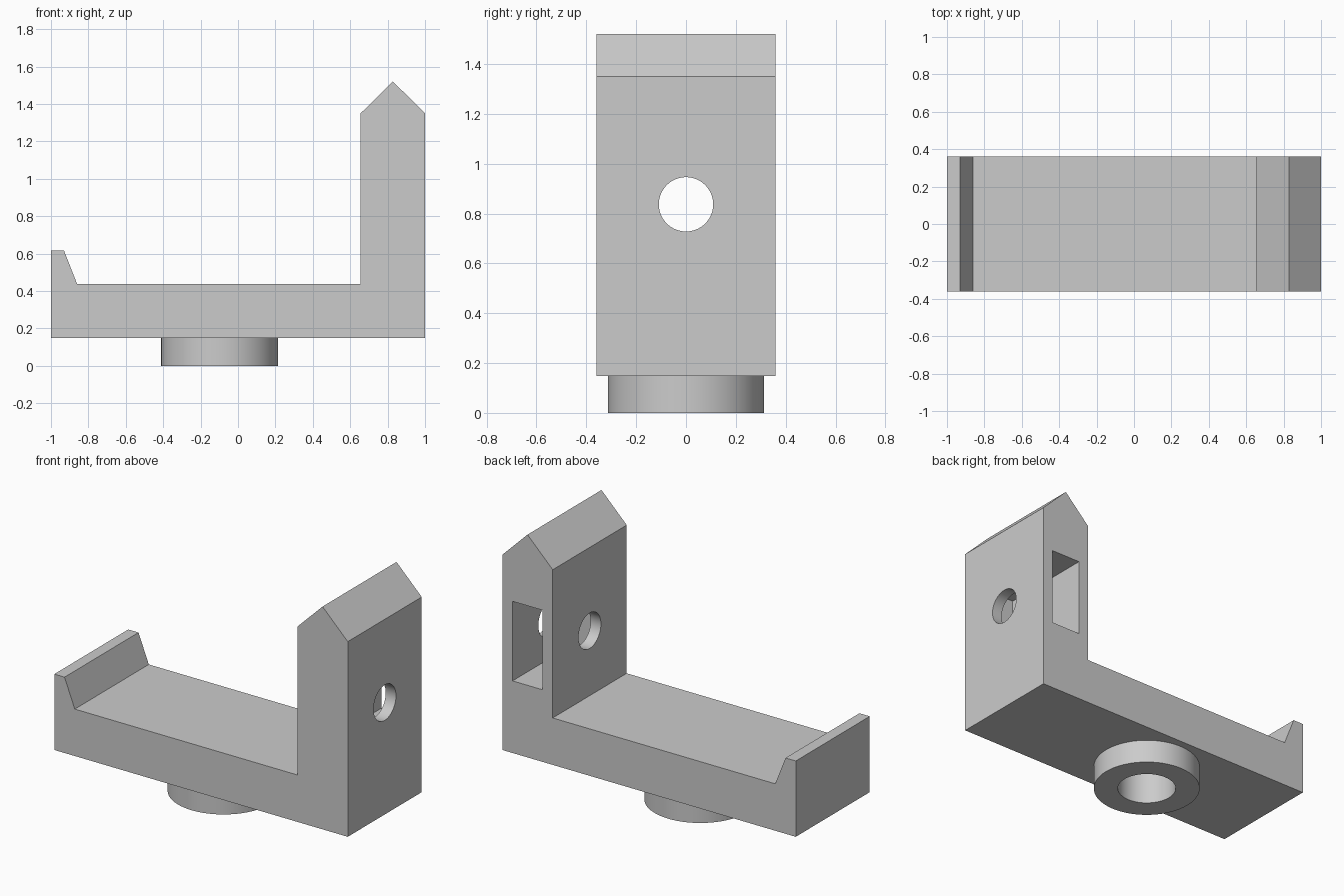
import bpy
import bmesh
import math
from mathutils import Matrix

old = bpy.data.objects.get("Cube")
if old:
    bpy.data.objects.remove(old, do_unlink=True)

grey = bpy.data.materials.new("light grey")
grey.use_nodes = True
grey.diffuse_color = (0.6, 0.6, 0.6, 1)
grey.node_tree.nodes["Principled BSDF"].inputs["Base Color"].default_value = (0.6, 0.6, 0.6, 1)


def make_object(name, bm):
    bmesh.ops.recalc_face_normals(bm, faces=bm.faces)
    mesh = bpy.data.meshes.new(name)
    bm.to_mesh(mesh)
    bm.free()
    mesh.materials.append(grey)
    obj = bpy.data.objects.new(name, mesh)
    bpy.context.collection.objects.link(obj)
    return obj


def cylinder(name, radius, length, centre, rotation=Matrix()):
    bm = bmesh.new()
    bmesh.ops.create_cone(bm, cap_ends=True, segments=96, radius1=radius,
                          radius2=radius, depth=length,
                          matrix=Matrix.Translation(centre) @ rotation)
    return make_object(name, bm)


def box(name, low, high):
    bm = bmesh.new()
    bmesh.ops.create_cube(bm, size=1)
    for v in bm.verts:
        v.co = [a + (b - a) * (c + 0.5) for a, b, c in zip(low, high, v.co)]
    return make_object(name, bm)


def combine(target, tool, operation):
    """Apply a boolean and discard the tool object."""
    tool.hide_render = True
    mod = target.modifiers.new(operation, "BOOLEAN")
    mod.operation = operation
    mod.solver = "EXACT"
    mod.object = tool
    bpy.context.view_layer.objects.active = target
    bpy.ops.object.modifier_apply(modifier=mod.name)
    bpy.data.objects.remove(tool, do_unlink=True)


# Bracket: side profile with low lip, flat bed and pointed post
half_depth = 0.36
bottom, bed, pivot_z = 0.148, 0.437, 0.837
profile = [(-1, bottom), (1, bottom), (1, 1.35), (0.828, 1.52), (0.656, 1.35),
           (0.656, bed), (-0.86, bed), (-0.93, 0.615), (-1, 0.615)]
bm = bmesh.new()
face = bm.faces.new([bm.verts.new((x, -half_depth, z)) for x, z in profile])
sweep = bmesh.ops.extrude_face_region(bm, geom=[face])
for item in sweep["geom"]:
    if isinstance(item, bmesh.types.BMVert):
        item.co.y = half_depth
bracket = make_object("bracket", bm)

# Round boss under the bed, with its blind socket
boss_x = -0.098
combine(bracket, cylinder("boss", 0.3125, 0.2, (boss_x, 0, 0.1)), "UNION")
combine(bracket, cylinder("boss_socket", 0.171, 0.5, (boss_x, 0, 0.08)), "DIFFERENCE")

# Nut pocket open to the back of the post
combine(bracket, box("nut_pocket", (0.726, -0.25, pivot_z - 0.245),
                     (0.93, 0.5, pivot_z + 0.245)), "DIFFERENCE")

# Bolt hole across the post
combine(bracket, cylinder("bolt_hole", 0.109, 0.6, (0.828, 0, pivot_z),
                          Matrix.Rotation(math.pi / 2, 4, "Y")), "DIFFERENCE")

# Smooth round walls, crisp edges
bpy.ops.object.select_all(action="DESELECT")
bracket.select_set(True)
bpy.context.view_layer.objects.active = bracket
bpy.ops.object.shade_smooth_by_angle(angle=math.radians(30))
